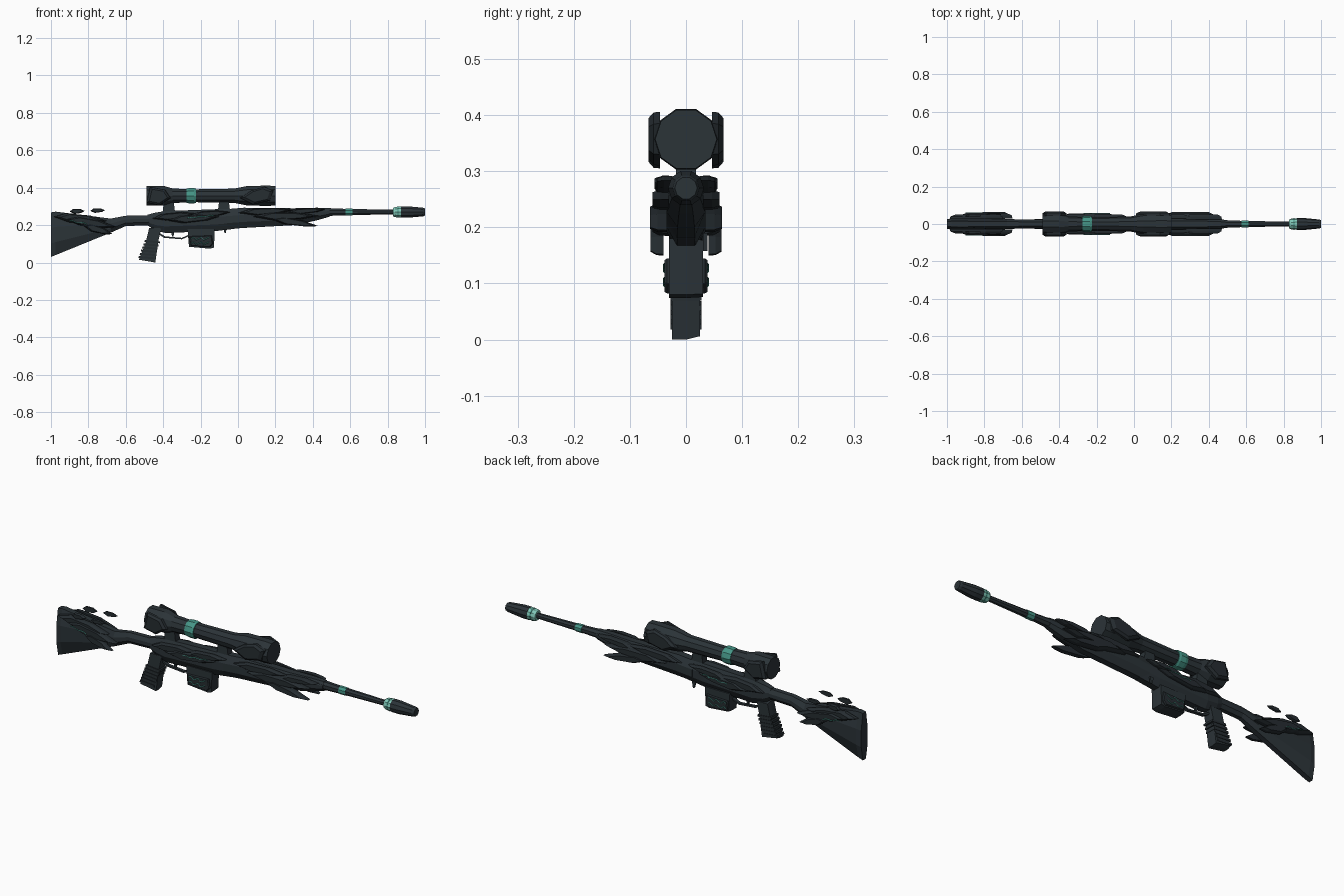
import bpy, bmesh, math
from mathutils import Vector

cube = bpy.data.objects.get("Cube")
if cube:
    bpy.data.objects.remove(cube, do_unlink=True)


def material(name, rgb):
    m = bpy.data.materials.new(name)
    m.use_nodes = True
    m.diffuse_color = (*rgb, 1)
    m.node_tree.nodes["Principled BSDF"].inputs["Base Color"].default_value = (*rgb, 1)
    return m


DARK = material("dark slate", (0.024, 0.033, 0.039))
PLATE = material("charcoal plate", (0.019, 0.026, 0.031))
TEAL = material("teal", (0.06, 0.30, 0.24))
MINT = material("pale mint", (0.22, 0.58, 0.48))


def finish(name, bm, *mats):
    bmesh.ops.recalc_face_normals(bm, faces=bm.faces)
    me = bpy.data.meshes.new(name)
    bm.to_mesh(me)
    bm.free()
    for m in mats:
        me.materials.append(m)
    ob = bpy.data.objects.new(name, me)
    bpy.context.collection.objects.link(ob)
    return ob


def skin(bm, rings):
    # Joins equal rings of points into a closed tube
    rings = [[bm.verts.new(p) for p in r] for r in rings]
    n = len(rings[0])
    for a, b in zip(rings, rings[1:]):
        for i in range(n):
            bm.faces.new((a[i], a[(i + 1) % n], b[(i + 1) % n], b[i]))
    bm.faces.new(rings[0])
    bm.faces.new(rings[-1])


def hull(name, stations, mat=DARK):
    # Chamfered section at each (x, bottom, top, half width)
    section = [(.45, 0), (1, .3), (1, .65), (.5, 1), (-.5, 1), (-1, .65), (-1, .3), (-.45, 0)]
    bm = bmesh.new()
    skin(bm, [[(x, w * a, lo + (hi - lo) * b) for a, b in section]
              for x, lo, hi, w in stations])
    return finish(name, bm, mat)


def tube(name, z, stations, sides=10, mat=DARK):
    # Round part along x at each (x, radius)
    bm = bmesh.new()
    angles = [2 * math.pi * (i + .5) / sides + math.pi / 2 for i in range(sides)]
    skin(bm, [[(x, r * math.cos(t), z + r * math.sin(t)) for t in angles]
              for x, r in stations])
    return finish(name, bm, mat)


def slab(name, outline, y0, y1, inset=0.0, mat=DARK):
    # Side profile (x, z) extruded from y0 to y1, outer side drawn in
    c = sum((Vector(p) for p in outline), Vector((0, 0))) / len(outline)
    outer = [Vector(p).lerp(c, inset) for p in outline]
    ridge = [Vector(p).lerp(c, inset * .1) for p in outline]
    bm = bmesh.new()
    skin(bm, [[(p[0], y0, p[1]) for p in outline],
              [(p[0], y0 + (y1 - y0) * .55, p[1]) for p in ridge],
              [(p[0], y1, p[1]) for p in outer]])
    return finish(name, bm, mat)


def both(name, outline, y0, y1, inset=.25, mat=PLATE):
    for side, s in (("left", 1), ("right", -1)):
        slab(f"{side}_{name}", outline, s * y0, s * y1, inset, mat)


def blade(start, end, width):
    # Pointed feather outline
    a, b = Vector(start), Vector(end)
    d = b - a
    n = Vector((-d.y, d.x)).normalized() * width
    return [a, a + d * .22 + n, a + d * .68 + n * .9, b, a + d * .78 - n * .7, a + d * .3 - n]


def line(name, points, mat=TEAL):
    cu = bpy.data.curves.new(name, "CURVE")
    cu.dimensions = "3D"
    cu.bevel_depth = .0022
    cu.bevel_resolution = 0
    sp = cu.splines.new("POLY")
    sp.points.add(len(points) - 1)
    for q, p in zip(sp.points, points):
        q.co = (*p, 1)
    cu.materials.append(mat)
    bpy.context.collection.objects.link(bpy.data.objects.new(name, cu))


# Stock, receiver and fore-end
hull("stock", [(-1, .03, .268, .026), (-.975, .04, .272, .03), (-.68, .16, .235, .028),
               (-.6, .195, .25, .023), (-.46, .2, .253, .024)])
hull("receiver", [(-.485, .2, .255, .022), (-.45, .175, .265, .03), (-.39, .158, .275, .035),
                  (-.12, .168, .285, .036), (-.02, .18, .288, .034)])
hull("fore_end", [(-.06, .178, .285, .036), (.03, .185, .293, .036), (.3, .2, .29, .034),
                  (.42, .225, .293, .028), (.49, .245, .292, .022)])

# Barrel with coloured bands and muzzle
BORE = .27
tube("barrel", BORE, [(.45, .024), (.56, .019), (.64, .017), (.86, .013)], 8)
tube("barrel_band", BORE, [(.575, .0205), (.612, .0195)], 8, TEAL)
tube("muzzle_band", BORE, [(.83, .024), (.84, .029), (.872, .031)], 10, MINT)
tube("muzzle_ring", BORE, [(.852, .0312), (.858, .0314)], 10, TEAL)
tube("muzzle", BORE, [(.872, .032), (.91, .032), (.99, .024), (1, .02)], 10)
tube("muzzle_bore", BORE, [(.99, .011), (1, .011)], 8, PLATE)

# Scope, its band, mounts and side fins
SIGHT = .357
tube("scope", SIGHT, [(-.49, .054), (-.4, .056), (-.35, .041), (-.24, .036), (-.02, .04),
                      (.05, .055), (.16, .057), (.2, .055)])
tube("scope_band", SIGHT, [(-.275, .040), (-.262, .043), (-.235, .043), (-.225, .040)], 10, TEAL)
for name, x in (("rear_mount", -.37), ("front_mount", -.075)):
    slab(name, [(x - .035, .255), (x + .035, .255), (x + .025, .335), (x - .025, .335)], -.018, .018)
both("rear_scope_fin", [(-.49, .32), (-.42, .305), (-.36, .345), (-.39, .39), (-.47, .405)], .046, .067)
both("front_scope_fin", [(.01, .345), (.08, .31), (.17, .33), (.19, .385), (.14, .406), (.07, .385)], .046, .067)

# Pistol grip with rear ridges
slab("grip", [(-.475, .185), (-.41, .185), (-.425, .12), (-.442, 0), (-.53, .015), (-.495, .1)], -.025, .025, .06)
for i in range(6):
    t = i / 5
    x, z = -.488 - .032 * t, .115 - .085 * t
    slab("grip_ridge", [(x - .012, z - .006), (x + .07, z - .012), (x + .07, z - .002), (x - .01, z + .005)],
         -.028, .028, .03, PLATE)

# Trigger, guard and bolt
slab("trigger_guard", [(-.43, .165), (-.39, .14), (-.3, .132), (-.26, .15), (-.26, .142),
                       (-.3, .124), (-.395, .132), (-.44, .16)], -.008, .008)
slab("trigger", [(-.36, .17), (-.34, .17), (-.345, .138), (-.352, .138)], -.005, .005)
slab("bolt_handle", [(-.08, .19), (-.06, .19), (-.065, .158), (-.072, .158)], .03, .038)

# Magazine with side plates and glowing cracks
slab("magazine", [(-.27, .18), (-.125, .18), (-.128, .08), (-.15, .074), (-.262, .084)], -.03, .03, .04)
both("magazine_plate", [(-.262, .14), (-.14, .145), (-.133, .1), (-.15, .082), (-.255, .09)], .028, .038, .1)
for s in (-1, 1):
    for z in (.128, .103):
        line("magazine_crack", [(-.25 + i * .0135, s * .0385, z + .008 * math.sin(i * 2.1)) for i in range(8)])
    line("receiver_crack", [(-.27 + i * .02, s * .0575, .238 + i * .002 + .004 * math.sin(i * 2.3)) for i in range(8)])
    line("stock_crack", [(-.9 + i * .018, s * .0605, .222 - i * .003 + .004 * math.sin(i * 2)) for i in range(6)])

# Feather plates: name, start, end, half width, inner and outer depth
feathers = [
    ("stock_upper_feather", (-.985, .245), (-.7, .222), .024, .026, .052),
    ("stock_middle_feather", (-.93, .235), (-.65, .19), .022, .03, .06),
    ("stock_lower_feather", (-.83, .2), (-.67, .152), .019, .04, .063),
    ("stock_front_diamond", (-.79, .276), (-.71, .28), .012, .048, .056),
    ("stock_rear_diamond", (-.9, .272), (-.82, .276), .014, .04, .054),
    ("receiver_rear_feather", (-.46, .235), (-.22, .262), .018, .028, .05),
    ("receiver_middle_feather", (-.38, .225), (-.1, .245), .021, .032, .057),
    ("receiver_front_feather", (-.26, .25), (-.04, .27), .016, .03, .052),
    ("fore_end_upper_feather", (0, .265), (.3, .282), .018, .03, .052),
    ("fore_end_middle_feather", (.08, .245), (.43, .25), .021, .03, .06),
    ("fore_end_lower_feather", (.17, .235), (.43, .195), .018, .034, .064),
    ("fore_end_front_feather", (.26, .268), (.47, .284), .014, .024, .052),
]
for name, a, b, w, y0, y1 in feathers:
    both(name, blade(a, b, w), y0, y1)
